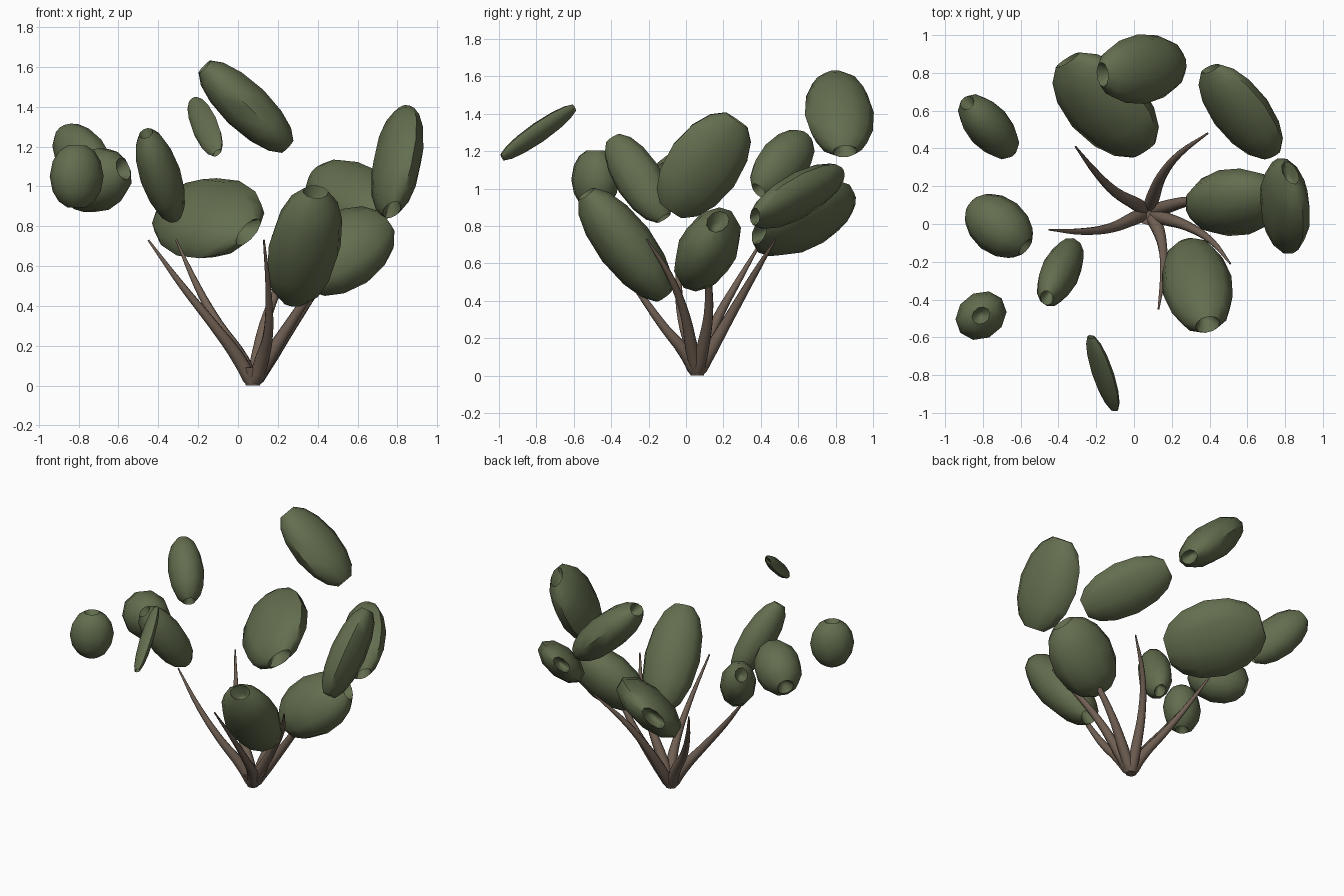
import bpy, bmesh, math
from mathutils import Vector, Matrix

if "Cube" in bpy.data.objects:
    bpy.data.objects.remove(bpy.data.objects["Cube"])


def material(name, rgb):
    m = bpy.data.materials.new(name)
    m.diffuse_color = (*rgb, 1)
    m.use_nodes = True
    m.node_tree.nodes["Principled BSDF"].inputs["Base Color"].default_value = m.diffuse_color
    return m


LEAF = material("leaf_green", (0.125, 0.155, 0.077))
BARK = material("bark_brown", (0.165, 0.118, 0.088))
SIDES = 10

# Unit clump profile (radius, height), dimpled at both ends
HALF = [(0.0, 0.68), (0.18, 0.76), (0.36, 0.95), (0.68, 0.77), (0.91, 0.46)]
PROFILE = HALF + [(1.02, 0.0)] + [(r, -h) for r, h in reversed(HALF)]


def finish(ob, mat, angle):
    ob.data.materials.append(mat)
    bpy.ops.object.select_all(action='DESELECT')
    ob.select_set(True)
    bpy.context.view_layer.objects.active = ob
    bpy.ops.object.shade_smooth_by_angle(angle=math.radians(angle))


def clump(name, centre, half, tilt):
    """Tilted ellipsoid: half extents plus xy, xz, yz lean of -1..1."""
    x, y, z = half
    xy, xz, yz = tilt
    s = Matrix(((x*x, xy*x*y, xz*x*z),
                (xy*x*y, y*y, yz*y*z),
                (xz*x*z, yz*y*z, z*z)))
    # shear form that turns a unit sphere into the ellipsoid
    b, c = xy*y, xz*z
    d = math.sqrt(y*y - b*b)
    e = (yz*y*z - b*c) / d
    f = math.sqrt(max(z*z - c*c - e*e, 1e-6))
    shape = Matrix(((x, 0, 0), (b, d, 0), (c, e, f)))
    # the dimples lie on the long axis
    axis = Vector((xy*0.3 + 0.1, 0.2, yz + 0.15))
    for _ in range(40):
        axis = (s @ axis).normalized()
    pole = (shape.inverted() @ axis).normalized()
    m = shape @ pole.to_track_quat('Z', 'Y').to_matrix() * 1.02

    bm = bmesh.new()
    rings = []
    for r, h in PROFILE:
        n = SIDES if r else 1
        rings.append([bm.verts.new(m @ Vector((r*math.cos(t), r*math.sin(t), h)))
                      for t in (2*math.pi*i/SIDES for i in range(n))])
    for p, q in zip(rings, rings[1:]):
        for i in range(SIDES):
            j = (i + 1) % SIDES
            if len(p) == 1:
                bm.faces.new((p[0], q[i], q[j]))
            elif len(q) == 1:
                bm.faces.new((p[i], q[0], p[j]))
            else:
                bm.faces.new((p[i], q[i], q[j], p[j]))
    bmesh.ops.recalc_face_normals(bm, faces=bm.faces)
    me = bpy.data.meshes.new(name)
    bm.to_mesh(me)
    bm.free()
    ob = bpy.data.objects.new(name, me)
    ob.location = centre
    bpy.context.collection.objects.link(ob)
    finish(ob, LEAF, 50)


# Leaf clumps: centre, half extents, lean
CLUMPS = [
    ((-.15, .63, .84), (.27, .27, .20), (-.45, .15, .50)),
    ((.04, .82, 1.40), (.23, .18, .225), (.10, -.72, -.10)),
    ((.565, .595, .96), (.215, .245, .17), (-.60, -.20, .65)),
    ((.53, .115, .675), (.25, .175, .215), (.05, .30, .35)),
    ((.80, .095, 1.125), (.13, .245, .275), (-.15, .35, .40)),
    ((.335, -.325, .70), (.185, .245, .295), (-.15, .25, -.70)),
    ((-.77, .515, 1.13), (.155, .165, .18), (-.50, -.40, .40)),
    ((-.715, -.01, 1.03), (.175, .165, .16), (-.25, .10, -.10)),
    ((-.81, -.485, 1.05), (.13, .125, .16), (.15, 0, 0)),
    ((-.39, -.255, 1.055), (.12, .175, .23), (.45, -.50, -.60)),
    ((-.165, -.79, 1.30), (.085, .20, .145), (-.75, -.55, .90)),
]
for n, (c, h, t) in enumerate(CLUMPS, 1):
    clump(f"leaf_clump_{n}", c, h, t)


def branch(name, points):
    cu = bpy.data.curves.new(name, 'CURVE')
    cu.dimensions = '3D'
    cu.bevel_depth = 1
    cu.bevel_resolution = 2
    cu.resolution_u = 4
    cu.use_fill_caps = True
    sp = cu.splines.new('BEZIER')
    path = [(.075, .06, 0)] + points
    sp.bezier_points.add(len(path) - 1)
    for bp, co, r in zip(sp.bezier_points, path, (.036, .036, .026, .018, .005)):
        bp.co = co
        bp.radius = r
        bp.handle_left_type = bp.handle_right_type = 'AUTO'
    ob = bpy.data.objects.new(name, cu)
    bpy.context.collection.objects.link(ob)
    bpy.ops.object.select_all(action='DESELECT')
    ob.select_set(True)
    bpy.context.view_layer.objects.active = ob
    bpy.ops.object.convert(target='MESH')
    ob = bpy.context.view_layer.objects.active
    # level the foot on the ground
    for v in ob.data.vertices:
        v.co.z = max(v.co.z, 0)
    finish(ob, BARK, 60)


# Branches fanning out from the foot
BRANCHES = [
    [(0, .03, .14), (-.12, -.02, .30), (-.28, -.04, .50), (-.45, -.03, .73)],
    [(.02, .10, .13), (-.10, .17, .31), (-.20, .27, .49), (-.31, .41, .73)],
    [(.10, .14, .15), (.15, .26, .36), (.24, .37, .55), (.39, .48, .73)],
    [(.17, .09, .15), (.29, .12, .33), (.42, .12, .52), (.58, .11, .72)],
    [(.16, .03, .15), (.28, -.01, .34), (.41, -.09, .54), (.51, -.21, .73)],
    [(.12, -.01, .13), (.15, -.11, .25), (.155, -.24, .43), (.13, -.45, .73)],
]
for n, pts in enumerate(BRANCHES, 1):
    branch(f"branch_{n}", pts)

# Stump where the branches meet
bpy.ops.mesh.primitive_cone_add(vertices=12, radius1=.035, radius2=.065,
                                depth=.09, location=(.075, .06, .045))
stump = bpy.context.object
stump.name = "stump"
finish(stump, BARK, 60)
